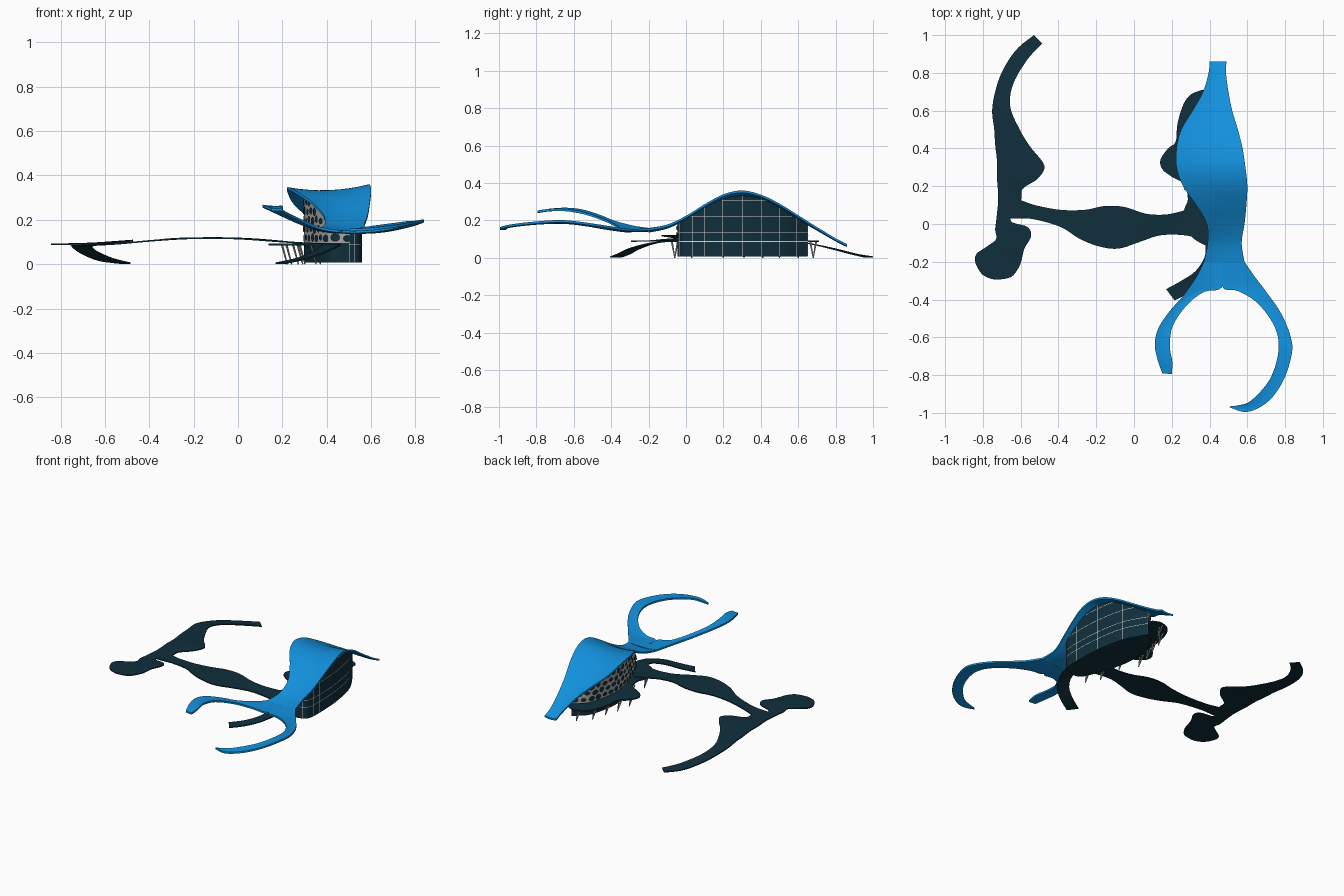
import bpy, bmesh, math
from mathutils import Vector

if "Cube" in bpy.data.objects:
    bpy.data.objects.remove(bpy.data.objects["Cube"])


def material(name, col):
    m = bpy.data.materials.new(name)
    m.diffuse_color = (*col, 1)
    m.use_nodes = True
    m.node_tree.nodes["Principled BSDF"].inputs["Base Color"].default_value = m.diffuse_color
    return m


BLUE = material("roof blue", (0.006, 0.28, 0.72))
DARK = material("dark teal", (0.005, 0.028, 0.045))
GREY = material("facade grey", (0.42, 0.40, 0.38))
WHITE = material("frame white", (0.75, 0.74, 0.72))


def spline(pts, n):
    """Catmull-Rom through points of any dimension."""
    out = []
    for i in range(len(pts) - 1):
        p1, p2 = pts[i], pts[i + 1]
        p0 = pts[i - 1] if i else p1
        p3 = pts[i + 2] if i + 2 < len(pts) else p2
        for k in range(n):
            t = k / n
            out.append(tuple(0.5 * (2 * b + (c - a) * t + (2 * a - 5 * b + 4 * c - d) * t * t
                                    + (3 * b - a - 3 * c + d) * t ** 3)
                             for a, b, c, d in zip(p0, p1, p2, p3)))
    out.append(tuple(pts[-1]))
    return out


def finish(bm, name, mats, smooth=True, fix=True):
    if fix:
        bmesh.ops.recalc_face_normals(bm, faces=bm.faces)
    me = bpy.data.meshes.new(name)
    bm.to_mesh(me)
    bm.free()
    for m in mats:
        me.materials.append(m)
    ob = bpy.data.objects.new(name, me)
    bpy.context.collection.objects.link(ob)
    if smooth:
        bpy.ops.object.select_all(action='DESELECT')
        ob.select_set(True)
        bpy.context.view_layer.objects.active = ob
        bpy.ops.object.shade_smooth_by_angle(angle=math.radians(35))
    return ob


def ribbon(name, rows, mat, thick, sag=0.0, n=5, m=8):
    """Thin shell across rows of (ax, ay, bx, by, az, bz)."""
    bm = bmesh.new()
    rings = []
    for ax, ay, bx, by, az, bz in spline(rows, n):
        w = math.hypot(bx - ax, by - ay)
        top = []
        for k in range(m + 1):
            t = k / m
            top.append(Vector((ax + (bx - ax) * t, ay + (by - ay) * t,
                               az + (bz - az) * t - sag * w * 4 * t * (1 - t))))
        low = [p - Vector((0, 0, thick)) for p in reversed(top)]
        rings.append([bm.verts.new(p) for p in top + low])
    c = len(rings[0])
    for r, s in zip(rings, rings[1:]):
        for k in range(c):
            bm.faces.new((r[k], r[(k + 1) % c], s[(k + 1) % c], s[k]))
    bm.faces.new(rings[0])
    bm.faces.new(rings[-1])
    return finish(bm, name, [mat])


# Roof canopy: leaf-shaped body and two curling arms
roof = [(.40, .86, .49, .86, .075, .075), (.395, .8, .487, .8, .105, .105),
        (.365, .7, .50, .7, .165, .165), (.31, .6, .52, .6, .225, .228),
        (.25, .5, .55, .5, .283, .29), (.225, .4, .575, .4, .33, .338),
        (.225, .3, .59, .3, .347, .36), (.26, .2, .60, .2, .33, .34),
        (.33, .1, .595, .1, .283, .287), (.385, 0, .585, 0, .225, .225),
        (.39, -.1, .57, -.1, .178, .178), (.37, -.2, .585, -.2, .16, .158)]
ribbon("roof_canopy", roof, BLUE, .012, sag=.055)
ribbon("roof_left_arm", [
    (.37, -.2, .475, -.2, .16, .153), (.33, -.28, .465, -.335, .172, .153),
    (.26, -.38, .37, -.36, .198, .168), (.19, -.46, .28, -.43, .23, .205),
    (.13, -.55, .205, -.54, .258, .243), (.11, -.635, .19, -.65, .268, .262),
    (.125, -.72, .203, -.73, .264, .262), (.15, -.79, .2, -.795, .253, .253)], BLUE, .012, sag=.03)
ribbon("roof_right_arm", [
    (.585, -.2, .47, -.2, .158, .153), (.64, -.28, .47, -.335, .155, .153),
    (.69, -.345, .55, -.355, .16, .153), (.78, -.475, .655, -.42, .18, .162),
    (.83, -.6, .745, -.545, .197, .183), (.835, -.69, .765, -.67, .202, .194),
    (.79, -.83, .72, -.82, .192, .188), (.71, -.94, .62, -.935, .178, .175),
    (.6, -.995, .55, -.96, .164, .164), (.505, -.97, .51, -.965, .16, .16)], BLUE, .012, sag=.03)

# Raised walkways
ribbon("side_walkway", [
    (-.53, 1.0, -.485, .955, .008, .008), (-.63, .915, -.565, .87, .022, .028),
    (-.71, .78, -.64, .74, .055, .062), (-.75, .62, -.655, .62, .086, .086),
    (-.74, .5, -.605, .5, .092, .092), (-.735, .42, -.55, .41, .092, .097),
    (-.725, .33, -.475, .31, .092, .11), (-.725, .24, -.51, .24, .092, .105),
    (-.72, .17, -.59, .185, .092, .094), (-.72, .11, -.6, .12, .092, .092),
    (-.73, .015, -.655, .02, .092, .092), (-.735, -.03, -.565, -.015, .092, .1),
    (-.73, -.08, -.545, -.065, .092, .104), (-.78, -.12, -.58, -.13, .093, .1),
    (-.835, -.16, -.595, -.19, .094, .094), (-.838, -.21, -.61, -.23, .094, .094),
    (-.80, -.27, -.65, -.28, .093, .093), (-.74, -.295, -.72, -.295, .092, .092)], DARK, .007)
ribbon("main_walkway", [
    (-.7, .14, -.7, .03, .091, .091), (-.6, .125, -.62, .03, .092, .092),
    (-.525, .1, -.53, .025, .097, .097), (-.39, .075, -.39, -.015, .109, .109),
    (-.26, .075, -.285, -.08, .118, .118), (-.155, .095, -.18, -.12, .121, .121),
    (-.05, .09, -.08, -.13, .121, .121), (.06, .055, .03, -.095, .117, .117),
    (.165, .05, .14, -.06, .109, .109), (.26, .07, .27, -.06, .1, .1),
    (.36, .1, .38, -.09, .094, .094)], DARK, .007)
edge = [(.36, .71, .38), (.30, .685, .43), (.26, .63, .43), (.23, .53, .43), (.22, .435, .43),
        (.18, .4, .43), (.14, .34, .43), (.15, .29, .43), (.2, .25, .43), (.265, .21, .43),
        (.285, .13, .43), (.265, .06, .43), (.3, -.06, .43), (.37, -.11, .45)]
ribbon("building_deck", [(a, y, b, y, .093, .093) for a, y, b in edge], DARK, .008)
ribbon("entry_ramp", [
    (.37, -.05, .46, -.05, .092, .092), (.378, -.12, .462, -.12, .09, .09),
    (.372, -.18, .44, -.21, .078, .078), (.325, -.25, .38, -.305, .052, .052),
    (.255, -.298, .3, -.36, .026, .026), (.17, -.345, .215, -.405, .008, .008)], DARK, .007)

# Building walls reaching up to the roof
roof_line = [(r[1], min(r[4], r[5])) for r in spline(roof, 6)]


def height(y):
    for (ya, za), (yb, zb) in zip(roof_line, roof_line[1:]):
        if yb <= y <= ya:
            return za + (zb - za) * (ya - y) / (ya - yb) - .014
    return .15


left = spline([(.43, .65), (.345, .57), (.305, .42), (.30, .3), (.335, .15), (.41, -.03), (.50, -.04)], 8)
right = spline([(.50, -.04), (.55, -.01), (.56, .1), (.55, .3), (.51, .5), (.43, .65)], 8)
plan = left[:-1] + right[:-1]
bm = bmesh.new()
levels = [[bm.verts.new((x, y, z if z else height(y))) for x, y in plan] for z in (.008, .095, 0)]
N = len(plan)
for lv in range(2):
    for i in range(N):
        j = (i + 1) % N
        f = bm.faces.new((levels[lv][i], levels[lv][j], levels[lv + 1][j], levels[lv + 1][i]))
        f.material_index = 1 if lv and i < len(left) - 1 else 0
bm.faces.new(levels[0])
finish(bm, "building_walls", [DARK, GREY])


def frame(path, i):
    """Tangent and outward normal of a plan path that runs anticlockwise."""
    a, b = path[max(i - 1, 0)], path[min(i + 1, len(path) - 1)]
    t = Vector((b[0] - a[0], b[1] - a[1], 0)).normalized()
    return t, Vector((t.y, -t.x, 0))


# Rounded openings scattered over the lattice facade
fine = spline([(.43, .65), (.345, .57), (.305, .42), (.30, .3), (.335, .15), (.41, -.03), (.50, -.04)], 40)
bm = bmesh.new()
for row in range(6):
    z = .118 + row * .04
    run, want, idx = 0, .02 + (row % 2) * .027, 0
    for i in range(1, len(fine)):
        run += math.dist(fine[i], fine[i - 1])
        if run < want:
            continue
        want += .054
        idx += 1
        x, y = fine[i]
        t, nrm = frame(fine, i)
        ru, rv = .022 + .003 * math.sin(idx * 2.3 + row), .017 + .003 * math.cos(idx * 1.7)
        if z + rv > height(y) - .012:
            continue
        c = Vector((x, y, z + .004 * math.sin(idx * 3.1 + row))) + nrm * .003
        bm.faces.new([bm.verts.new(c + t * ru * math.cos(a * math.pi / 5)
                                   + Vector((0, 0, rv * math.sin(a * math.pi / 5)))) for a in range(10)])
finish(bm, "facade_openings", [DARK], smooth=False, fix=False)

# Thin white glazing bars on the glass side
bm = bmesh.new()


def plate(p, q, za, zb, zc, zd):
    bm.faces.new([bm.verts.new((v.x, v.y, z)) for v, z in ((p, za), (q, zb), (q, zc), (p, zd))])


for i in range(len(right)):
    t, nrm = frame(right, i)
    p = Vector((*right[i], 0)) + nrm * .002
    if i % 4 == 0:
        plate(p - t * .0012, p + t * .0012, .01, .01, height(p.y), height(p.y))
    if i + 1 < len(right):
        q = Vector((*right[i + 1], 0)) + frame(right, i + 1)[1] * .002
        for z in (.086, .135, .22, .304):
            if z < min(height(p.y), height(q.y)):
                plate(p, q, z, z, z + .003, z + .003)
finish(bm, "glazing_bars", [WHITE], smooth=False, fix=False)

# Slanted columns under the deck
for k, (x, y) in enumerate([(.36, .68), (.29, .6), (.26, .5), (.23, .41), (.21, .31), (.28, .2), (.29, .03), (.34, -.06)]):
    for s in (-1, 1):
        a, b = Vector((x + .012, y, 0)), Vector((x - .012, y + s * .016, .088))
        bpy.ops.mesh.primitive_cone_add(vertices=8, radius1=.003, radius2=.005, depth=(b - a).length,
                                        location=(a + b) / 2, rotation=(b - a).to_track_quat('Z', 'Y').to_euler())
        ob = bpy.context.object
        ob.name = "deck_column_%d%s" % (k + 1, "a" if s < 0 else "b")
        ob.data.materials.append(GREY)
